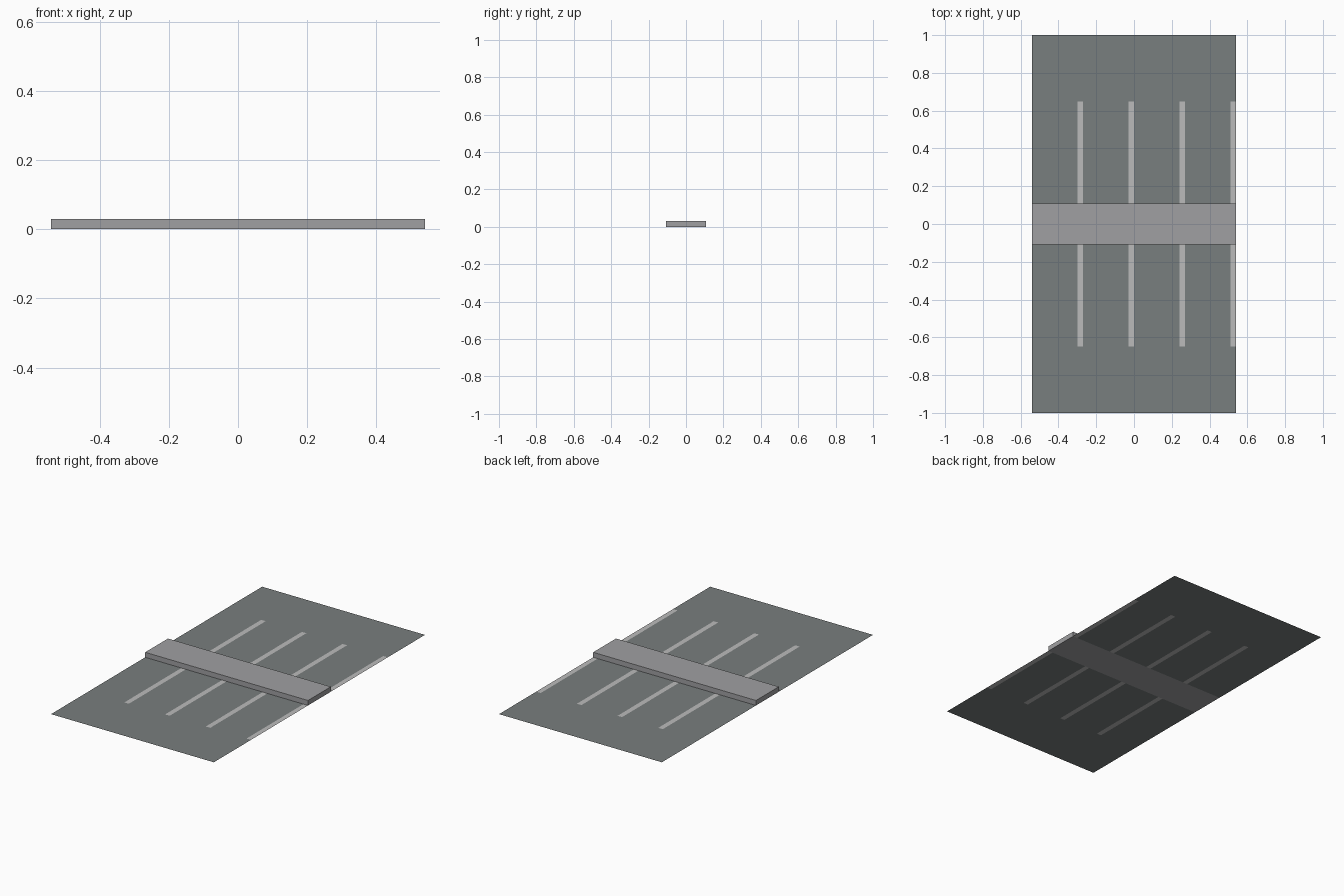
import bpy, bmesh

if "Cube" in bpy.data.objects:
    bpy.data.objects.remove(bpy.data.objects["Cube"])

HALF_W, HALF_L = 0.54, 1.0      # road half width and half length
MEDIAN_Y, MEDIAN_H = 0.108, 0.03
BAY, LINE_W = 0.27, 0.03        # parking bay spacing, painted line width
LINE_END = 0.648


def material(name, rgb):
    m = bpy.data.materials.new(name)
    m.diffuse_color = (*rgb, 1)
    m.use_nodes = True
    m.node_tree.nodes["Principled BSDF"].inputs["Base Color"].default_value = m.diffuse_color
    return m


def finish(name, bm, mat):
    bmesh.ops.remove_doubles(bm, verts=bm.verts, dist=1e-5)
    mesh = bpy.data.meshes.new(name)
    bm.to_mesh(mesh)
    bm.free()
    mesh.materials.append(mat)
    obj = bpy.data.objects.new(name, mesh)
    bpy.context.collection.objects.link(obj)
    return obj


def sheet(name, rects, mat):
    """Flat upward-facing rectangles (x0, x1, y0, y1), repeated on the -y side."""
    bm = bmesh.new()
    for x0, x1, y0, y1 in rects:
        for a, b in ((y0, y1), (-y1, -y0)):
            bm.faces.new([bm.verts.new((x, y, 0))
                          for x, y in ((x0, a), (x1, a), (x1, b), (x0, b))])
    return finish(name, bm, mat)


asphalt = material("asphalt", (0.19, 0.21, 0.21))
paint = material("paint", (0.5, 0.5, 0.5))
concrete = material("concrete", (0.35, 0.35, 0.36))

# Road surface bays and the painted lines set flush between them
bays, lines = [], []
for i in range(4):
    x0 = -HALF_W + i * BAY
    x1 = x0 + BAY
    bays.append((x0, x1 - LINE_W, MEDIAN_Y, LINE_END))
    bays.append((x0, x1 - LINE_W, LINE_END, HALF_L))
    bays.append((x1 - LINE_W, x1, LINE_END, HALF_L))
    lines.append((x1 - LINE_W, x1, MEDIAN_Y, LINE_END))
sheet("road_surface", bays, asphalt)
sheet("parking_lines", lines, paint)

# Raised median strip across the middle
bm = bmesh.new()
bmesh.ops.create_cube(bm, size=1)
for v in bm.verts:
    v.co.x *= 2 * HALF_W
    v.co.y *= 2 * MEDIAN_Y
    v.co.z = (v.co.z + 0.5) * MEDIAN_H
finish("median_strip", bm, concrete)
